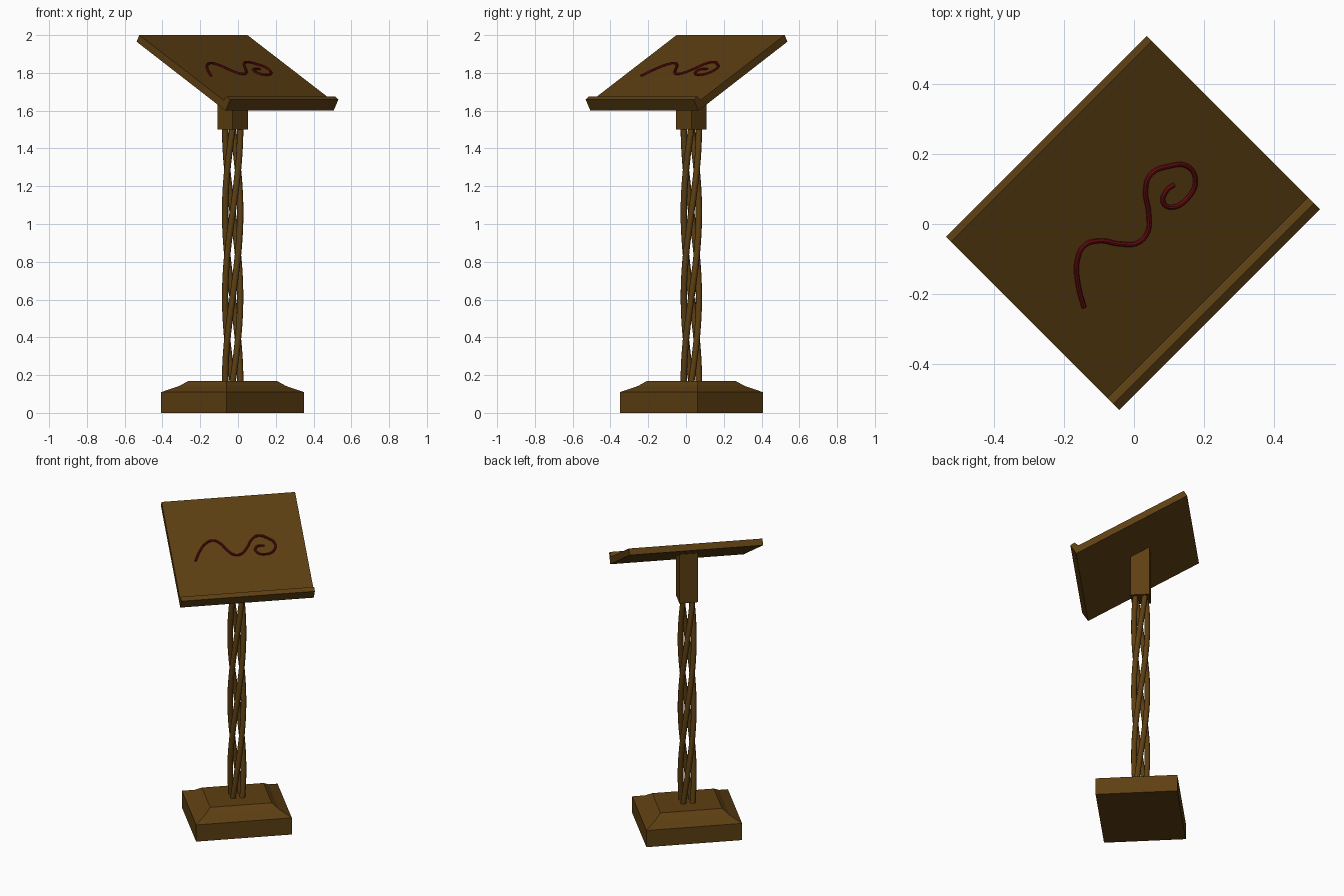
import bpy, bmesh, math
from mathutils import Matrix, Vector

if "Cube" in bpy.data.objects:
    bpy.data.objects.remove(bpy.data.objects["Cube"])

TURN = Matrix.Rotation(math.radians(45), 4, 'Z')   # whole stand is turned 45 degrees
CY = 0.04                                          # column axis offset along local depth


def material(name, rgb):
    m = bpy.data.materials.new(name)
    m.diffuse_color = (*rgb, 1)
    m.use_nodes = True
    m.node_tree.nodes["Principled BSDF"].inputs["Base Color"].default_value = m.diffuse_color
    return m


wood = material("dark_wood", (0.11, 0.05, 0.006))
red = material("red_inlay", (0.15, 0.004, 0.006))


def loft(name, rings):
    """Closed solid through matching rings of points, built in the local frame."""
    bm = bmesh.new()
    vs = [[bm.verts.new(TURN @ Vector(p)) for p in r] for r in rings]
    n = len(rings[0])
    for a, b in zip(vs, vs[1:]):
        for i in range(n):
            j = (i + 1) % n
            bm.faces.new((a[i], a[j], b[j], b[i]))
    bm.faces.new(vs[0][::-1])
    bm.faces.new(vs[-1])
    bmesh.ops.recalc_face_normals(bm, faces=bm.faces)
    me = bpy.data.meshes.new(name)
    bm.to_mesh(me)
    bm.free()
    me.materials.append(wood)
    ob = bpy.data.objects.new(name, me)
    bpy.context.collection.objects.link(ob)
    return ob


def tube(name, pts, radius, mat, kind='POLY', res=3):
    """Round tube along a path of world points, converted to a mesh."""
    cu = bpy.data.curves.new(name, 'CURVE')
    cu.dimensions = '3D'
    cu.bevel_depth = radius
    cu.bevel_resolution = res
    cu.resolution_u = 6
    cu.use_fill_caps = True
    sp = cu.splines.new(kind)
    if kind == 'BEZIER':
        sp.bezier_points.add(len(pts) - 1)
        for bp, p in zip(sp.bezier_points, pts):
            bp.co = p
            bp.handle_left_type = bp.handle_right_type = 'AUTO'
    else:
        sp.points.add(len(pts) - 1)
        for q, p in zip(sp.points, pts):
            q.co = (*p, 1)
    cu.materials.append(mat)
    ob = bpy.data.objects.new(name, cu)
    bpy.context.collection.objects.link(ob)
    bpy.ops.object.select_all(action='DESELECT')
    bpy.context.view_layer.objects.active = ob
    ob.select_set(True)
    bpy.ops.object.convert(target='MESH')
    bpy.ops.object.shade_smooth_by_angle(angle=math.radians(40))


def rect(a, b, z):
    return [(sx * a, CY + sy * b, z(CY + sy * b))
            for sx, sy in ((-1, -1), (1, -1), (1, 1), (-1, 1))]


def underside(y):
    return 1.60 + (y + 0.311) * 0.549


def board_top(y):
    return 1.637 + (y + 0.331) * 0.549


# Base: square plinth with a concave shoulder
steps = [(0, 0), (0, 0.11), (0.067, 0.142), (0.103, 0.17)]
loft("base", [rect(0.29 - i, 0.245 - i, lambda y, z=z: z) for i, z in steps])

# Column: four rods twisted round the axis
for k in range(4):
    path = []
    for i in range(33):
        t = i / 32
        a = math.radians(45 + 90 * k + 270 * t)
        path.append(TURN @ Vector((0.04 * math.cos(a), CY + 0.04 * math.sin(a), 0.165 + 1.345 * t)))
    tube(f"column_rod_{k + 1}", path, 0.017, wood)

# Head block: cut to the slope of the board
loft("head_block", [rect(0.0565, 0.0565, lambda y: 1.5),
                    rect(0.0565, 0.0565, lambda y: underside(y) + 0.005)])

# Reading board: side profile with a book lip, swept across the width
profile = [(-0.311, 1.60), (-0.346, 1.658), (-0.322, 1.676),
           (-0.297, board_top(-0.297)), (0.334, 2.0), (0.354, 1.965)]
loft("reading_board", [[(x, y, z) for y, z in profile] for x in (-0.405, 0.405)])

# Scroll ornament lying on the board
scroll = [(-0.143, -0.238), (-0.16, -0.17), (-0.162, -0.105), (-0.142, -0.062),
          (-0.10, -0.048), (-0.04, -0.057), (0.01, -0.054), (0.038, -0.025),
          (0.042, 0.03), (0.033, 0.10), (0.048, 0.142), (0.10, 0.165),
          (0.15, 0.166), (0.175, 0.128), (0.155, 0.076), (0.105, 0.048),
          (0.083, 0.063), (0.093, 0.095), (0.115, 0.113)]
tube("scroll_ornament",
     [(x, y, board_top((y - x) / math.sqrt(2)) + 0.002) for x, y in scroll],
     0.007, red, 'BEZIER', 2)
